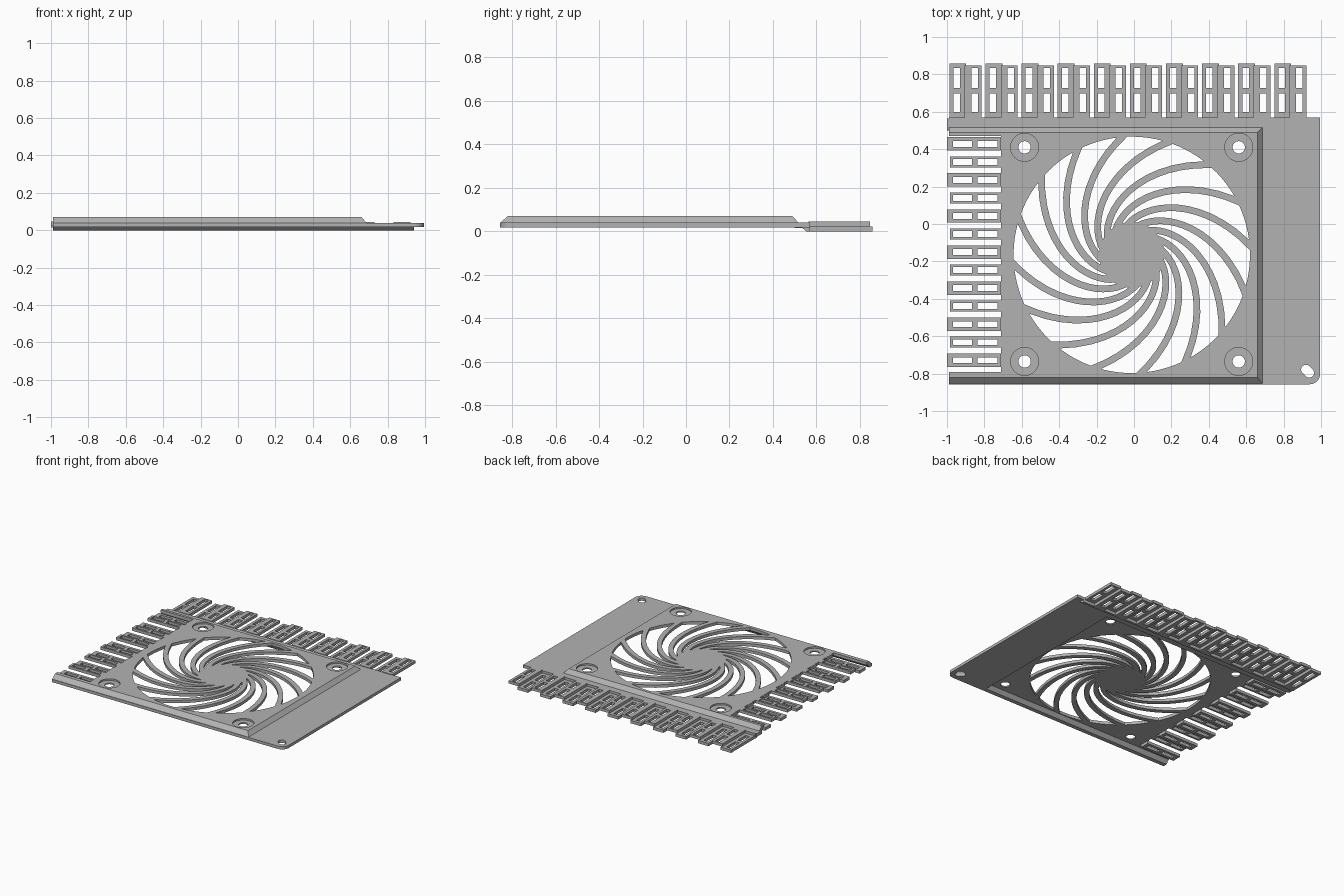
import bpy, bmesh
from math import sin, cos, pi, log, radians

cube = bpy.data.objects.get("Cube")
if cube:
    bpy.data.objects.remove(cube, do_unlink=True)

grey = bpy.data.materials.new("plain_grey")
grey.use_nodes = True
colour = (0.45, 0.45, 0.45, 1)
grey.diffuse_color = colour
grey.node_tree.nodes["Principled BSDF"].inputs["Base Color"].default_value = colour


def prism(bm, low, high, z0, z1):
    """Solid between two outlines with the same point count."""
    a = [bm.verts.new((x, y, z0)) for x, y in low]
    b = [bm.verts.new((x, y, z1)) for x, y in high]
    bm.faces.new(a[::-1])
    bm.faces.new(b)
    for i in range(len(a)):
        j = (i + 1) % len(a)
        bm.faces.new((a[i], a[j], b[j], b[i]))


def rect(x0, x1, y0, y1):
    return [(x0, y0), (x1, y0), (x1, y1), (x0, y1)]


def circle(cx, cy, r, n=24):
    return [(cx + r * cos(2 * pi * i / n), cy + r * sin(2 * pi * i / n)) for i in range(n)]


def make(name, bm):
    bmesh.ops.recalc_face_normals(bm, faces=bm.faces)
    mesh = bpy.data.meshes.new(name)
    bm.to_mesh(mesh)
    bm.free()
    mesh.materials.append(grey)
    ob = bpy.data.objects.new(name, mesh)
    bpy.context.collection.objects.link(ob)
    return ob


def solids(name, parts):
    bm = bmesh.new()
    for low, high, z0, z1 in parts:
        prism(bm, low, high, z0, z1)
    return make(name, bm)


def combine(ob, tool, operation):
    """Apply a boolean and drop the tool object."""
    mod = ob.modifiers.new("bool", "BOOLEAN")
    mod.object, mod.operation, mod.solver = tool, operation, "EXACT"
    bpy.context.view_layer.update()
    mesh = bpy.data.meshes.new_from_object(ob.evaluated_get(bpy.context.evaluated_depsgraph_get()))
    ob.modifiers.clear()
    ob.data = mesh
    bpy.data.objects.remove(tool, do_unlink=True)


# Base sheet with one rounded front corner, plus the raised fan panel
corner = [(0.94 + 0.055 * cos(a), -0.802 + 0.055 * sin(a))
          for a in [radians(-90 + 15 * i) for i in range(7)]]
outline = [(-0.99, -0.857)] + corner + [(0.995, 0.57), (-0.99, 0.57)]
sheet = solids("vented_panel", [(outline, outline, 0.018, 0.04)])
raised = solids("raised_panel", [(rect(-0.99, 0.69, -0.857, 0.52),
                                  rect(-0.99, 0.66, -0.82, 0.49), 0.037, 0.07)])
combine(sheet, raised, "UNION")

# Hollow underside, open on the comb side
pocket = solids("pocket_cutter", [(rect(-1.1, 0.67, -0.838, 0.5),
                                   rect(-1.1, 0.64, -0.803, 0.472), 0.0, 0.048)])
combine(sheet, pocket, "DIFFERENCE")

# Swirled openings between the curved ribs
FX, FY, R0, R1 = -0.012, -0.165, 0.175, 0.632
RIBS, SWEEP, HALF = 16, 1.213, 0.018


def rib_angle(r, k):
    return radians(-40 + 360 / RIBS * k) + SWEEP * log(0.63 / r)


def opening(k):
    steps = 14
    radii = [R0 * (R1 / R0) ** (i / steps) for i in range(steps + 1)]
    polar = []
    for r in radii:
        polar.append((r, rib_angle(r, k) + HALF / (0.636 * r)))
    end = rib_angle(R1, k + 1) - HALF / (0.636 * R1)
    start = polar[-1][1]
    polar += [(R1, start + (end - start) * i / 5) for i in range(1, 5)]
    for r in radii[::-1]:
        polar.append((r, rib_angle(r, k + 1) - HALF / (0.636 * r)))
    return [(FX + r * cos(a), FY + r * sin(a)) for r, a in polar]


screws = [(x, y) for x in (-0.585, 0.56) for y in (-0.735, 0.41)]
plans = [opening(k) for k in range(RIBS)]
plans += [circle(x, y, 0.033) for x, y in screws]
plans.append(rect(-1.1, -0.71, -0.79, 0.47))

# Slanted slot in the rounded corner
slot = []
for u, v in circle(0, 0, 0.026):
    u += 0.012 if u > 0 else -0.012
    slot.append((0.928 + 0.707 * (u + v), -0.787 + 0.707 * (v - u)))
plans.append(slot)
holes = solids("hole_cutter", [(p, p, -0.05, 0.15) for p in plans])
combine(sheet, holes, "DIFFERENCE")

# Recessed seats around the screw holes
seats = [circle(x, y, 0.075, 32) for x, y in screws]
combine(sheet, solids("seat_cutter", [(p, p, 0.058, 0.15) for p in seats]), "DIFFERENCE")


def grid_frame(bm, xs, ys, z0, z1):
    """Flat slotted frame: windows sit at odd cells of both axes."""
    verts = [[bm.verts.new((x, y, z0)) for y in ys] for x in xs]
    faces = []
    for i in range(len(xs) - 1):
        for j in range(len(ys) - 1):
            if not (i % 2 and j % 2):
                faces.append(bm.faces.new((verts[i][j], verts[i + 1][j],
                                           verts[i + 1][j + 1], verts[i][j + 1])))
    top = bmesh.ops.extrude_face_region(bm, geom=faces, use_keep_orig=True)["geom"]
    bmesh.ops.translate(bm, vec=(0, 0, z1 - z0),
                        verts=[g for g in top if isinstance(g, bmesh.types.BMVert)])


# Rear comb: alternating low and high slotted fingers
low, high = bmesh.new(), bmesh.new()
for k in range(10):
    x = -0.987 + 0.193 * k
    grid_frame(low, [x, x + 0.022, x + 0.057, x + 0.09],
               [0.555, 0.6, 0.697, 0.727, 0.835, 0.859], 0.0, 0.022)
    grid_frame(high, [x + 0.082, x + 0.117, x + 0.152, x + 0.172],
               [0.565, 0.6, 0.697, 0.727, 0.835, 0.848], 0.0225, 0.044)
make("rear_comb_low", low)
make("rear_comb_high", high)

# Side comb: the same fingers turned sideways
low, high = bmesh.new(), bmesh.new()
for k in range(13):
    y = 0.428 - 0.0963 * k
    bm, end, z, half = (high, -0.985, 0.048, 0.029) if k % 2 else (low, -1.0, 0.024, 0.036)
    grid_frame(bm, [end, -0.967, -0.865, -0.838, -0.73, -0.706],
               [y - half, y - 0.015, y + 0.015, y + half], z, z + 0.022)
    if not k % 2:
        wall = rect(-0.716, -0.708, y - half, y + half)
        prism(bm, wall, wall, 0.044, 0.069)
make("side_comb_low", low)
make("side_comb_high", high)

# Downward bend below the rear edge and the small side tab
solids("rear_bend", [(rect(-0.99, 0.94, 0.553, 0.57), rect(-0.99, 0.94, 0.53, 0.57), 0.0, 0.02)])
tab = rect(-1.0, -0.985, 0.5, 0.565)
solids("side_tab", [(tab, tab, 0.015, 0.04)])
